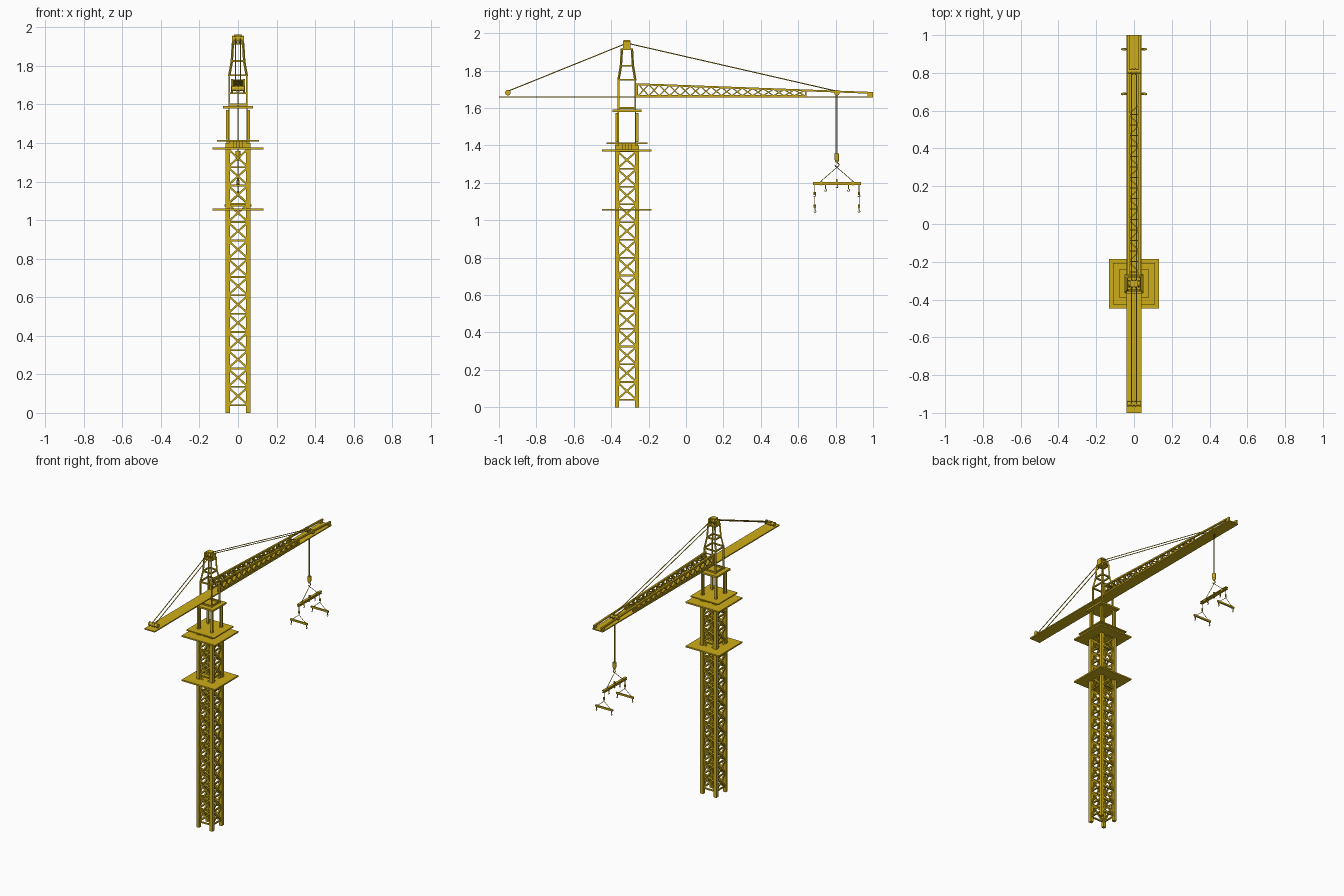
import bpy, bmesh
from math import pi, cos, sin
from mathutils import Vector, Matrix

if "Cube" in bpy.data.objects:
    bpy.data.objects.remove(bpy.data.objects["Cube"])

gold = bpy.data.materials.new("crane_yellow")
gold.diffuse_color = (0.62, 0.42, 0.01, 1)
gold.use_nodes = True
gold.node_tree.nodes["Principled BSDF"].inputs["Base Color"].default_value = gold.diffuse_color
CY = -0.316                      # tower axis in y
DIRS = [(1, 1), (-1, 1), (-1, -1), (1, -1)]


class Part:
    """Collects simple solids into one named object."""
    def __init__(self, name):
        self.name, self.bm = name, bmesh.new()

    def box(self, c, s):
        m = Matrix.Translation(c) @ Matrix.Diagonal((*s, 1))
        bmesh.ops.create_cube(self.bm, size=1, matrix=m)

    def bar(self, a, b, w, h=None):
        a, b = Vector(a), Vector(b)
        d = b - a
        x = d.cross(Vector((0, 0, 1)))
        x = x.normalized() if x.length > 1e-5 else Vector((1, 0, 0))
        z = d.normalized()
        r = Matrix((x, z.cross(x), z)).transposed().to_4x4()
        m = Matrix.Translation((a + b) / 2) @ r @ Matrix.Diagonal((w, h or w, d.length, 1))
        bmesh.ops.create_cube(self.bm, size=1, matrix=m)

    def rod(self, a, b, r, n=8, r2=None):
        a, b = Vector(a), Vector(b)
        m = Matrix.Translation((a + b) / 2) @ (b - a).to_track_quat('Z', 'Y').to_matrix().to_4x4()
        bmesh.ops.create_cone(self.bm, cap_ends=True, segments=n, radius1=r,
                              radius2=r if r2 is None else r2, depth=(b - a).length, matrix=m)

    def hook(self, x, y, z, r, t):
        pts = [(x, y + r * cos(a), z + r * sin(a))
               for a in [pi / 2 - i * pi * 1.45 / 8 for i in range(9)]]
        for p, q in zip(pts, pts[1:]):
            self.rod(p, q, t, 6)

    def done(self):
        me = bpy.data.meshes.new(self.name)
        self.bm.to_mesh(me)
        self.bm.free()
        me.materials.append(gold)
        ob = bpy.data.objects.new(self.name, me)
        bpy.context.collection.objects.link(ob)
        return ob


def square(h, z):
    return [Vector((sx * h, CY + sy * h, z)) for sx, sy in DIRS]


def ring(p, h, z, w):
    c = square(h, z)
    for i in range(4):
        p.bar(c[i], c[(i + 1) % 4], w)


# Mast legs
p = Part("mast_legs")
for c in square(0.053, 0.7):
    p.box(c, (0.022, 0.022, 1.4))
p.done()

# Mast lattice: crossed braces and horizontals on all four faces
p = Part("mast_lattice")
N, z0, z1 = 14, 0.04, 1.37
for k in range(N + 1):
    za = z0 + (z1 - z0) * k / N
    ring(p, 0.053, za, 0.009)
    if k < N:
        lo, hi = square(0.053, za), square(0.053, za + (z1 - z0) / N)
        for i in range(4):
            j = (i + 1) % 4
            p.bar(lo[i], hi[j], 0.010)
            p.bar(lo[j], hi[i], 0.010)
p.done()

# Square platforms
for name, z, h, t in [("lower_platform", 1.056, 0.132, 0.010), ("upper_platform", 1.372, 0.132, 0.010),
                      ("slewing_platform", 1.412, 0.110, 0.008), ("head_platform", 1.585, 0.077, 0.012)]:
    p = Part(name)
    p.box((0, CY, z), (2 * h, 2 * h, t))
    p.done()

# Slewing collar between the platforms
p = Part("slewing_collar")
p.box((0, CY, 1.391), (0.09, 0.09, 0.034))
for i in (-1, 0, 1):
    for s in (-1, 1):
        p.box((i * 0.034, CY + s * 0.05, 1.391), (0.022, 0.02, 0.034))
        p.box((s * 0.05, CY + i * 0.034, 1.391), (0.02, 0.022, 0.034))
p.done()

# Slewing cage posts
p = Part("cage_posts")
for c in square(0.054, 1.495):
    p.box(c, (0.014, 0.014, 0.155))
for c in square(0.046, 1.50):
    p.box(c, (0.006, 0.006, 0.17))
p.done()

# Tower head: straight section, taper, then narrow neck
p = Part("tower_head")
levels = [(0.045, 1.59), (0.045, 1.75), (0.032, 1.826), (0.027, 1.915)]
for (ha, za), (hb, zb) in zip(levels, levels[1:]):
    for a, b in zip(square(ha, za), square(hb, zb)):
        p.bar(a, b, 0.009)
for h, z in [(0.045, 1.60), (0.047, 1.752), (0.033, 1.826), (0.029, 1.915)]:
    ring(p, h, z, 0.009)
p.box((0, CY, 1.918), (0.056, 0.05, 0.006))
for s in (-1, 1):
    p.box((s * 0.029, CY, 1.937), (0.006, 0.04, 0.035))
p.box((0, CY, 1.960), (0.04, 0.034, 0.008))
for c in square(0.016, 1.94):
    p.box(c, (0.005, 0.005, 0.04))
p.done()

# Long deck running through both jibs, with low side flanges
p = Part("jib_deck")
p.box((0, 0, 1.659), (0.082, 2, 0.008))
p.done()


def top(y):                      # height of the sloping top chord
    return 1.727 - 0.046 * (y + 0.25) / 1.25


# Jib chords
p = Part("jib_chords")
for s in (-1, 1):
    p.bar((s * 0.031, -0.27, top(-0.27)), (s * 0.031, 1.0, top(1.0)), 0.012, 0.010)
    p.box((s * 0.031, 0.19, 1.666), (0.010, 0.90, 0.007))
    p.box((s * 0.031, -0.262, 1.695), (0.012, 0.012, 0.065))
    p.box((s * 0.031, 0.64, 1.678), (0.010, 0.008, 0.03))
    p.box((s * 0.031, 0.985, 1.672), (0.010, 0.03, 0.02))
p.done()

# Jib lattice on the two sides and across the top
p = Part("jib_lattice")
M = 16
for k in range(M):
    a, b = -0.255 + 0.89 * k / M, -0.255 + 0.89 * (k + 1) / M
    for s in (-1, 1):
        x = s * 0.031
        p.bar((x, a, 1.666), (x, b, top(b)), 0.006)
        p.bar((x, b, 1.666), (x, a, top(a)), 0.006)
    e = 0.031 if k % 2 else -0.031
    p.bar((-e, a, top(a)), (e, b, top(b)), 0.006)
    p.bar((-0.031, a, top(a)), (0.031, a, top(a)), 0.006)
p.done()

# Pulleys with their cheek plates
for name, y, z, r, w in [("top_pulley", CY, 1.940, 0.019, 0.052), ("rear_pulley", -0.952, 1.682, 0.015, 0.064),
                         ("trolley_pulley", 0.807, 1.682, 0.015, 0.058)]:
    p = Part(name)
    p.rod((-w / 2, y, z), (w / 2, y, z), r * 0.75, 16)
    for x in (-w / 2, -0.008, 0.008, w / 2):
        p.rod((x - 0.003, y, z), (x + 0.003, y, z), r, 16)
    p.done()

# Stay cables
p = Part("stay_cables")
for x in (-0.013, 0.013):
    p.rod((x, CY, 1.947), (x, -0.952, 1.69), 0.0028, 6)
    p.rod((x, CY, 1.947), (x, 0.807, 1.69), 0.0028, 6)
p.done()

# Hoist cables, hook block and main hook
HY = 0.807
p = Part("hoist_cables")
for s in (-1, 1):
    p.rod((0, HY + s * 0.005, 1.68), (0, HY + s * 0.005, 1.35), 0.0018, 6)
p.done()
p = Part("hook_block")
p.rod((0, HY, 1.322), (0, HY, 1.358), 0.012, 12)
p.rod((0, HY, 1.308), (0, HY, 1.322), 0.006, 12, 0.012)
p.hook(0, HY, 1.296, 0.011, 0.003)
p.done()

# Main spreader beam with slings and small hooks
p = Part("spreader_beam")
p.box((0, HY, 1.202), (0.018, 0.258, 0.005))
p.box((0, HY, 1.190), (0.018, 0.258, 0.005))
p.box((0, HY, 1.196), (0.007, 0.256, 0.012))
for s in (-1, 1):
    p.rod((0, HY, 1.283), (0, HY + s * 0.09, 1.205), 0.0017, 6)
    p.rod((-0.008, HY + s * 0.085, 1.197), (0.008, HY + s * 0.085, 1.197), 0.011, 10)
    p.box((0, HY + s * 0.062, 1.178), (0.006, 0.006, 0.022))
    p.hook(0, HY + s * 0.062, 1.161, 0.006, 0.002)
p.box((0, HY, 1.212), (0.008, 0.008, 0.018))
p.hook(0, HY, 1.180, 0.006, 0.002)
p.done()

# Two hanging cross beams
for s, name in ((-1, "inner_cross_beam"), (1, "outer_cross_beam")):
    y = HY + s * 0.118
    p = Part(name)
    p.rod((0, y, 1.19), (0, y, 1.15), 0.0018, 6)
    p.rod((0, y, 1.136), (0, y, 1.152), 0.006, 10)
    p.hook(0, y, 1.130, 0.005, 0.002)
    p.box((0, y, 1.076), (0.138, 0.010, 0.012))
    for t in (-1, 1):
        p.rod((0, y, 1.125), (t * 0.05, y, 1.082), 0.0016, 6)
        p.rod((t * 0.05, y - 0.006, 1.077), (t * 0.05, y + 0.006, 1.077), 0.008, 8)
        p.box((t * 0.060, y, 1.062), (0.005, 0.005, 0.018))
        p.hook(t * 0.060, y, 1.048, 0.006, 0.002)
    p.done()
